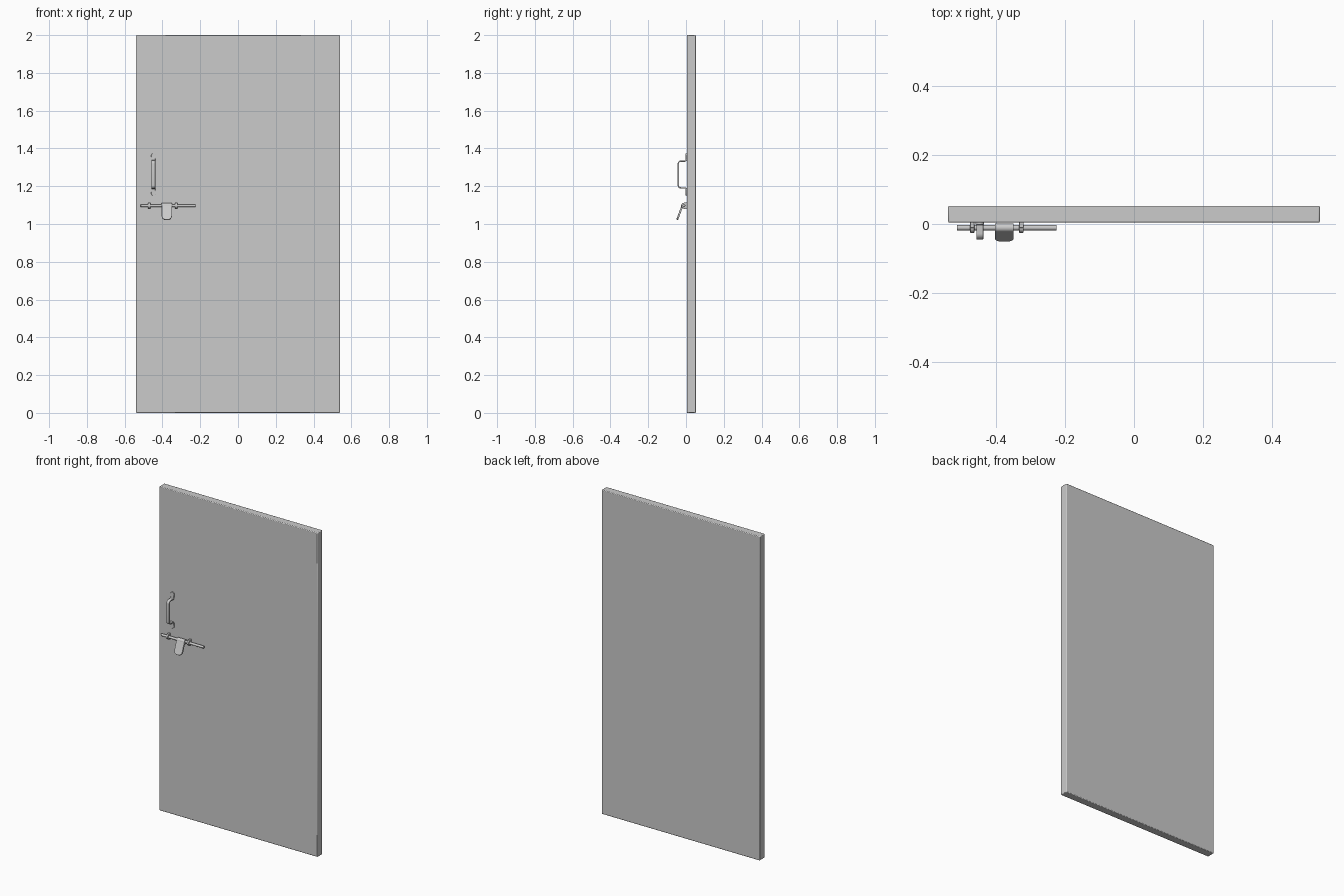
import bpy, bmesh, math
from mathutils import Vector, Matrix

if "Cube" in bpy.data.objects:
    bpy.data.objects.remove(bpy.data.objects["Cube"])

FRONT = 0.004      # y of the door's front face
ROD_Y, ROD_Z = -0.011, 1.097


def finish(name, bm, bevel=0.0, smooth=True):
    bmesh.ops.recalc_face_normals(bm, faces=bm.faces)
    me = bpy.data.meshes.new(name)
    bm.to_mesh(me)
    bm.free()
    ob = bpy.data.objects.new(name, me)
    bpy.context.collection.objects.link(ob)
    if bevel:
        m = ob.modifiers.new("bevel", 'BEVEL')
        m.width, m.segments, m.limit_method = bevel, 2, 'ANGLE'
    if smooth:
        bpy.ops.object.select_all(action='DESELECT')
        ob.select_set(True)
        bpy.context.view_layer.objects.active = ob
        bpy.ops.object.shade_smooth_by_angle(angle=math.radians(35))
    return ob


def box(name, x0, x1, y0, y1, z0, z1, bevel=0.0):
    bm = bmesh.new()
    bmesh.ops.create_cube(bm, size=1)
    bmesh.ops.scale(bm, vec=(x1 - x0, y1 - y0, z1 - z0), verts=bm.verts)
    bmesh.ops.translate(bm, vec=((x0 + x1) / 2, (y0 + y1) / 2, (z0 + z1) / 2), verts=bm.verts)
    return finish(name, bm, bevel)


def cylinder(name, x0, x1, y, z, r, bevel=0.0):
    bm = bmesh.new()
    mat = Matrix.Translation(((x0 + x1) / 2, y, z)) @ Matrix.Rotation(math.pi / 2, 4, 'Y')
    bmesh.ops.create_cone(bm, cap_ends=True, segments=24, radius1=r, radius2=r,
                          depth=x1 - x0, matrix=mat)
    return finish(name, bm, bevel)


def arc(cy, cz, r, a0, a1, n=6):
    """Arc points (y, z), angles in degrees."""
    return [(cy + r * math.cos(math.radians(a0 + (a1 - a0) * i / n)),
             cz + r * math.sin(math.radians(a0 + (a1 - a0) * i / n))) for i in range(n + 1)]


def strap(name, x, path, thick, bevel=0.0):
    """Bent flat bar along (y, z, half width), centred on the path."""
    bm = bmesh.new()
    rings = []
    for i, (y, z, w) in enumerate(path):
        a, b = path[max(i - 1, 0)], path[min(i + 1, len(path) - 1)]
        t = Vector((b[0] - a[0], b[1] - a[1])).normalized() * thick / 2
        rings.append([bm.verts.new((x + sx * w, y - s * t.y, z + s * t.x))
                      for sx, s in ((-1, -1), (1, -1), (1, 1), (-1, 1))])
    for p, q in zip(rings, rings[1:]):
        for k in range(4):
            bm.faces.new((p[k], p[(k + 1) % 4], q[(k + 1) % 4], q[k]))
    bm.faces.new(rings[0])
    bm.faces.new(rings[-1])
    return finish(name, bm, bevel)


# Door slab
box("door_panel", -0.54, 0.54, FRONT, 0.053, 0, 2, 0.004)

# Pull handle: upper half as a path, mirrored about its middle height
mid, hw, tab_w, ty, gy = 1.262, 0.010, 0.012, 0.0015, -0.041
tab = [(ty, 1.362 + tab_w * math.cos(math.radians(a)), max(0.002, tab_w * math.sin(math.radians(a))))
       for a in (0, 25, 50, 75, 90)]
upper = tab + [(y, z, hw) for y, z in
               arc(ty - 0.008, 1.341, 0.008, 0, -90) + arc(gy + 0.014, 1.319, 0.014, 90, 180)]
lower = [(y, 2 * mid - z, w) for y, z, w in reversed(upper)]
strap("pull_handle", -0.448, upper + lower, 0.007, 0.0015)

# Sliding bolt rod
cylinder("bolt_rod", -0.515, -0.225, ROD_Y, ROD_Z, 0.0075, 0.001)

# Guide collars with feet reaching the door
for i, x in enumerate((-0.47, -0.327)):
    cylinder(f"bolt_guide_{i}", x - 0.0065, x + 0.0065, ROD_Y, ROD_Z, 0.0145, 0.0015)
    box(f"bolt_guide_foot_{i}", x - 0.0065, x + 0.0065, ROD_Y, FRONT + 0.002,
        ROD_Z - 0.018, ROD_Z + 0.018, 0.0015)

# Hasp flap: sleeve on the rod, tongue hanging outwards, rounded end
fx, fw = -0.377, 0.027
cylinder("flap_sleeve", fx - fw, fx + fw, ROD_Y, ROD_Z, 0.013)
start, end, r = Vector((-0.0165, 1.103)), Vector((-0.047, 1.022)), 0.022
d = (end - start).normalized()
flap = [(start.x, start.y, fw)]
for a in (0, 20, 40, 60, 75, 90):
    p = end - d * r * (1 - math.sin(math.radians(a)))
    flap.append((p.x, p.y, fw - r + r * math.cos(math.radians(a))))
strap("bolt_flap", fx, flap, 0.010, 0.001)
